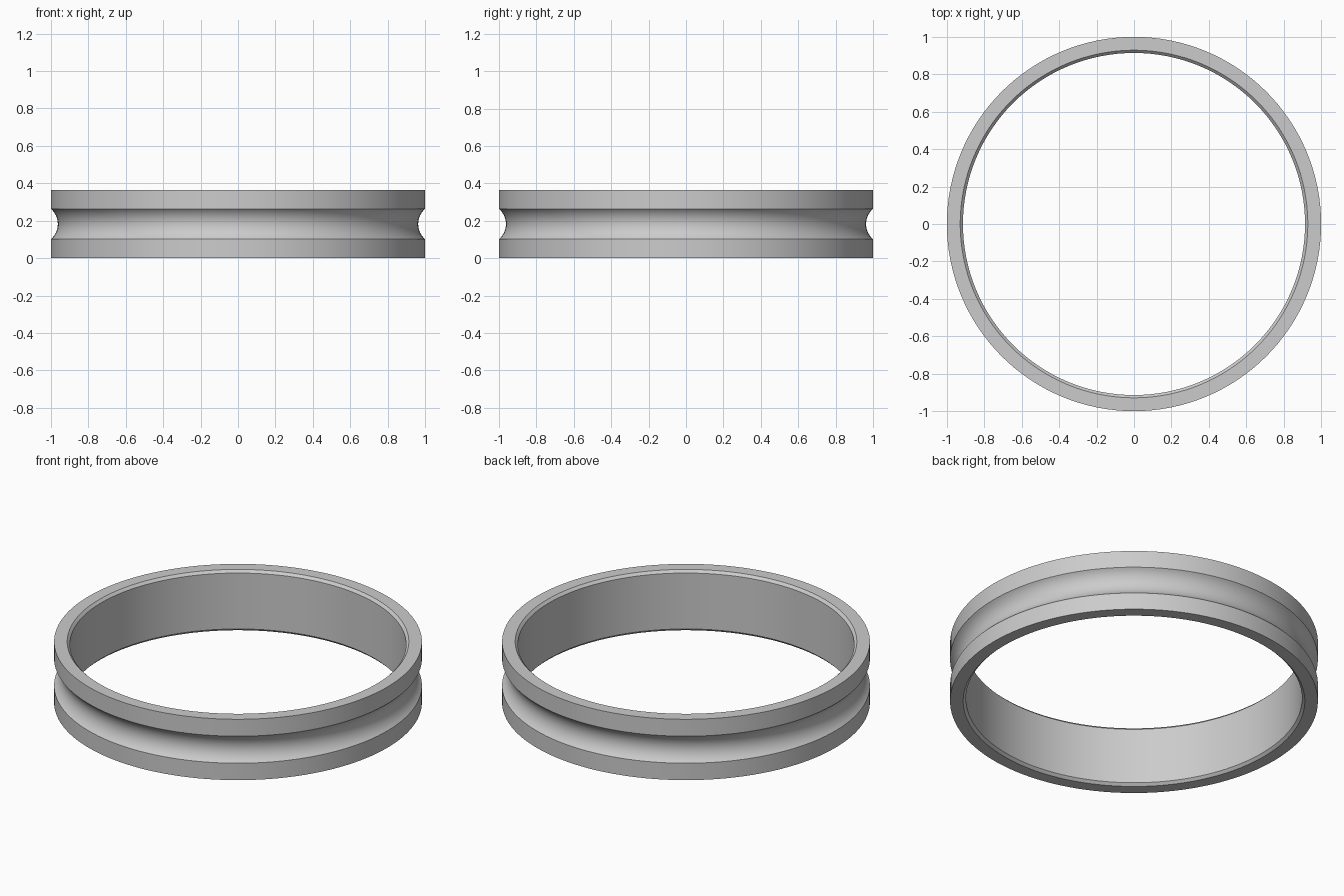
import bpy
import bmesh
import math
from mathutils import Vector

cube = bpy.data.objects.get("Cube")
if cube:
    bpy.data.objects.remove(cube, do_unlink=True)

HEIGHT = 0.365
OUTER, INNER = 1.0, 0.914
CHAMFER = 0.015
GROOVE_HALF, GROOVE_DEPTH = 0.081, 0.037
SEGMENTS, ARC_STEPS = 128, 16

steel = bpy.data.materials.new("grey steel")
steel.use_nodes = True
colour = (0.6, 0.6, 0.6, 1)
steel.diffuse_color = colour
steel.node_tree.nodes["Principled BSDF"].inputs["Base Color"].default_value = colour


def groove_arc():
    """Circular arc cut into the outer wall, from bottom to top."""
    r = (GROOVE_HALF ** 2 + GROOVE_DEPTH ** 2) / (2 * GROOVE_DEPTH)
    centre = OUTER - GROOVE_DEPTH + r
    half = math.asin(GROOVE_HALF / r)
    angles = [half * (2 * i / ARC_STEPS - 1) for i in range(ARC_STEPS + 1)]
    return [(centre - r * math.cos(a), HEIGHT / 2 + r * math.sin(a)) for a in angles]


# Closed cross-section (radius, height): chamfered bore, flat rims, outer groove
profile = [
    (INNER, HEIGHT - CHAMFER), (INNER, CHAMFER), (INNER + CHAMFER, 0),
    (OUTER, 0), *groove_arc(),
    (OUTER, HEIGHT), (INNER + CHAMFER, HEIGHT),
]

# Revolve the section around z
bm = bmesh.new()
verts = [bm.verts.new((r, 0, z)) for r, z in profile]
edges = [bm.edges.new((v, verts[(i + 1) % len(verts)])) for i, v in enumerate(verts)]
bmesh.ops.spin(bm, geom=verts + edges, cent=Vector(), axis=(0, 0, 1),
               angle=math.tau, steps=SEGMENTS, use_merge=True)
bmesh.ops.remove_doubles(bm, verts=bm.verts[:], dist=0.0001)
bmesh.ops.recalc_face_normals(bm, faces=bm.faces[:])

mesh = bpy.data.meshes.new("grooved_ring")
bm.to_mesh(mesh)
bm.free()
mesh.materials.append(steel)
ring = bpy.data.objects.new("grooved_ring", mesh)
bpy.context.collection.objects.link(ring)

# Smooth curves, crisp rims
bpy.ops.object.select_all(action="DESELECT")
ring.select_set(True)
bpy.context.view_layer.objects.active = ring
bpy.ops.object.shade_smooth_by_angle(angle=math.radians(30))
